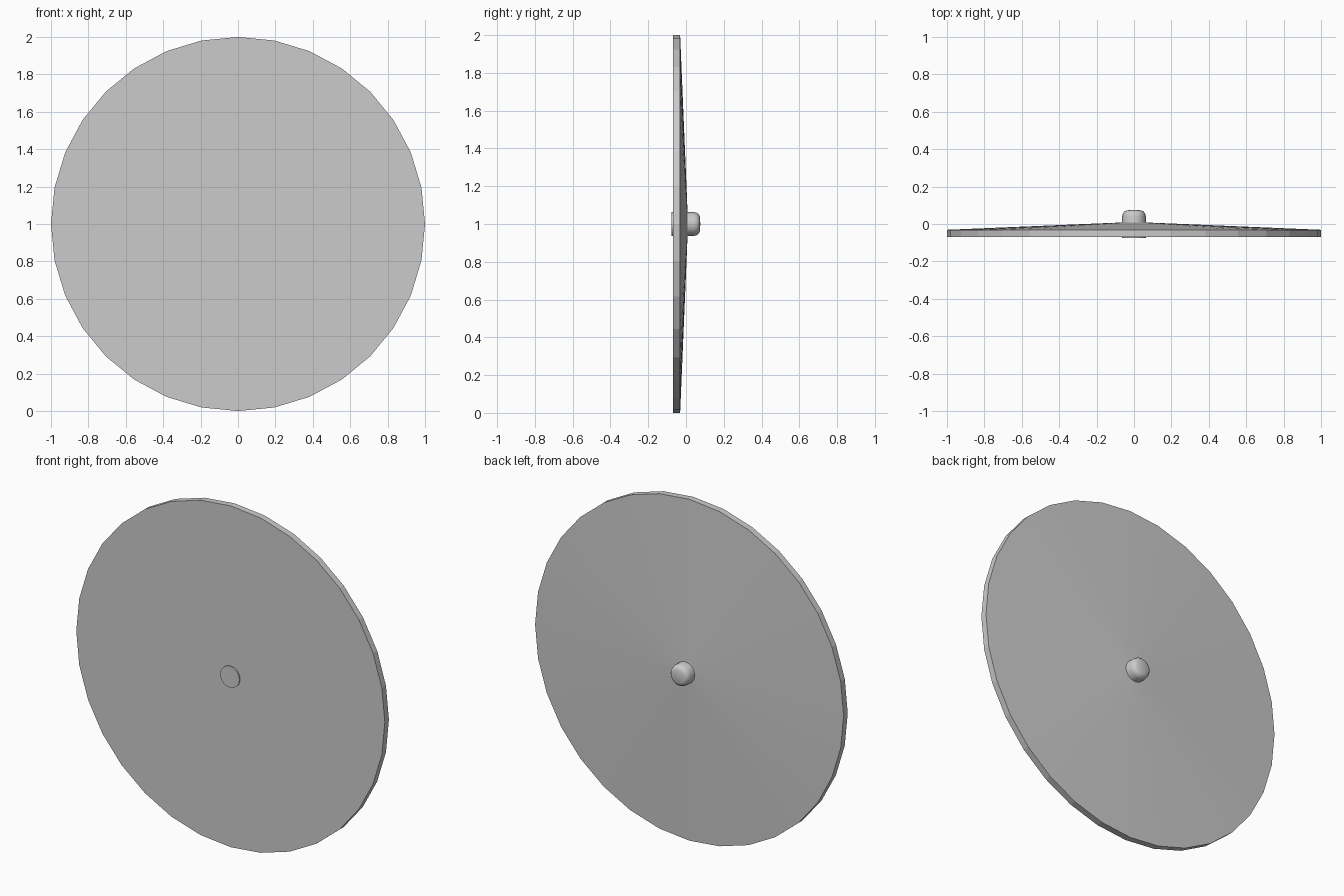
import bpy, bmesh, math

if "Cube" in bpy.data.objects:
    bpy.data.objects.remove(bpy.data.objects["Cube"])


def lathe(name, profile, sides, smooth_angle):
    """Spin (radius, y) points round the y axis through the disc centre at z = 1."""
    bm = bmesh.new()
    rings = []
    for r, y in profile:
        if r == 0:
            rings.append([bm.verts.new((0, y, 1))] * sides)
        else:
            rings.append([bm.verts.new((r * math.sin(math.tau * i / sides), y,
                                        1 + r * math.cos(math.tau * i / sides)))
                          for i in range(sides)])
    for a, b in zip(rings, rings[1:]):
        for i in range(sides):
            j = (i + 1) % sides
            bm.faces.new(list(dict.fromkeys((a[i], a[j], b[j], b[i]))))
    bmesh.ops.recalc_face_normals(bm, faces=bm.faces)
    mesh = bpy.data.meshes.new(name)
    bm.to_mesh(mesh)
    bm.free()
    ob = bpy.data.objects.new(name, mesh)
    bpy.context.collection.objects.link(ob)
    bpy.ops.object.select_all(action='DESELECT')
    ob.select_set(True)
    bpy.context.view_layer.objects.active = ob
    if smooth_angle:
        bpy.ops.object.shade_smooth_by_angle(angle=math.radians(smooth_angle))
    return ob


# Disc: flat front, thin rim, shallow cone at the back
lathe("disc", [(0, -0.069), (1, -0.069), (1, -0.031), (0, 0.011)], 32, 0)

# Centre pin: flat stub at the front, rounded knob at the back
dome = [(0.036 + 0.027 * math.cos(a), 0.042 + 0.031 * math.sin(a))
        for a in (math.radians(d) for d in (0, 30, 60, 85))]
lathe("centre_pin", [(0, -0.076), (0.063, -0.076)] + dome + [(0, 0.076)], 16, 40)
